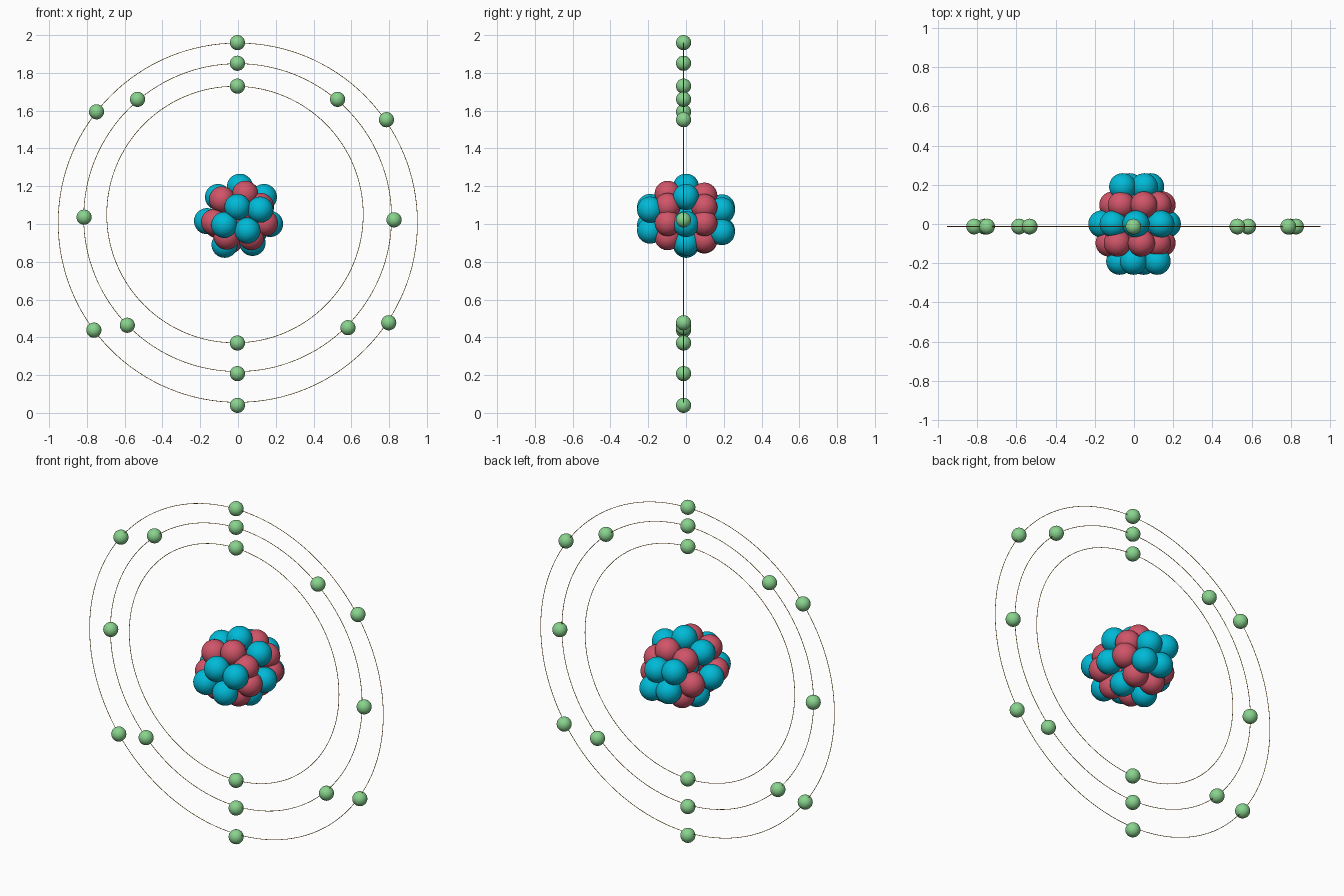
import bpy

cube = bpy.data.objects.get("Cube")
if cube:
    bpy.data.objects.remove(cube)


def material(name, rgb):
    mat = bpy.data.materials.new(name)
    mat.use_nodes = True
    color = (*rgb, 1)
    mat.diffuse_color = color
    mat.node_tree.nodes["Principled BSDF"].inputs["Base Color"].default_value = color
    return mat


teal = material("teal", (0.0, 0.49, 0.68))
red = material("rose_red", (0.63, 0.09, 0.14))
green = material("leaf_green", (0.25, 0.65, 0.27))
orange = material("golden_orange", (0.7, 0.36, 0.04))


def finish(name, mat):
    obj = bpy.context.object
    obj.name = name
    obj.data.materials.append(mat)
    bpy.ops.object.shade_smooth()


def ball(name, x, y, z, radius, mat):
    bpy.ops.mesh.primitive_uv_sphere_add(
        segments=32, ring_count=20, radius=radius, location=(x, y, z))
    finish(name, mat)


# Nucleus: five layers of balls from front to back, each listed as (x, z)
layers = [
    ("neutron", teal, -0.19,
     [(-.003, 1.09), (.118, 1.076), (-.073, .995), (.05, .965)]),
    ("proton", red, -0.097,
     [(-.085, 1.13), (.038, 1.16), (.12, 1.095), (.143, 1.005),
      (.07, .93), (-.06, .933), (-.127, 1.01), (0, 1.04)]),
    ("neutron", teal, 0,
     [(.01, 1.197), (-.106, 1.143), (-.164, 1.015), (-.071, .89),
      (.077, .9), (.17, 1.0), (.137, 1.143), (0, 1.04)]),
    ("proton", red, 0.097,
     [(.05, 1.15), (-.065, 1.122), (-.108, .993), (-.043, .913),
      (.07, .917), (.143, 1.005), (.122, 1.09), (0, 1.04)]),
    ("neutron", teal, 0.19,
     [(-.058, 1.088), (.053, 1.072), (.085, .957), (-.022, .966)]),
]
for name, mat, y, spots in layers:
    for x, z in spots:
        ball(name, x, y, z, 0.069, mat)

# Orbits: thin upright rings as (name, centre x, centre z, radius)
PLANE_Y = -0.013
for name, x, z, radius in [("inner_orbit", -.016, 1.05, .679),
                           ("middle_orbit", -.002, 1.034, .815),
                           ("outer_orbit", -.001, 1.007, .951)]:
    bpy.ops.mesh.primitive_torus_add(
        major_segments=128, minor_segments=8, major_radius=radius,
        minor_radius=0.0016, location=(x, PLANE_Y, z), rotation=(1.5708, 0, 0))
    finish(name, orange)

# Electrons on each orbit
electrons = {
    "inner_electron": [(-.003, 1.73), (-.003, .37)],
    "middle_electron": [(-.003, 1.851), (-.532, 1.66), (.527, 1.66), (-.815, 1.036),
                        (.826, 1.022), (-.586, .464), (.582, .451), (-.003, .208)],
    "outer_electron": [(-.003, 1.96), (-.749, 1.594), (.786, 1.552),
                       (-.763, .438), (.798, .477), (-.003, .04)],
}
for name, spots in electrons.items():
    for x, z in spots:
        ball(name, x, PLANE_Y, z, 0.04, green)
